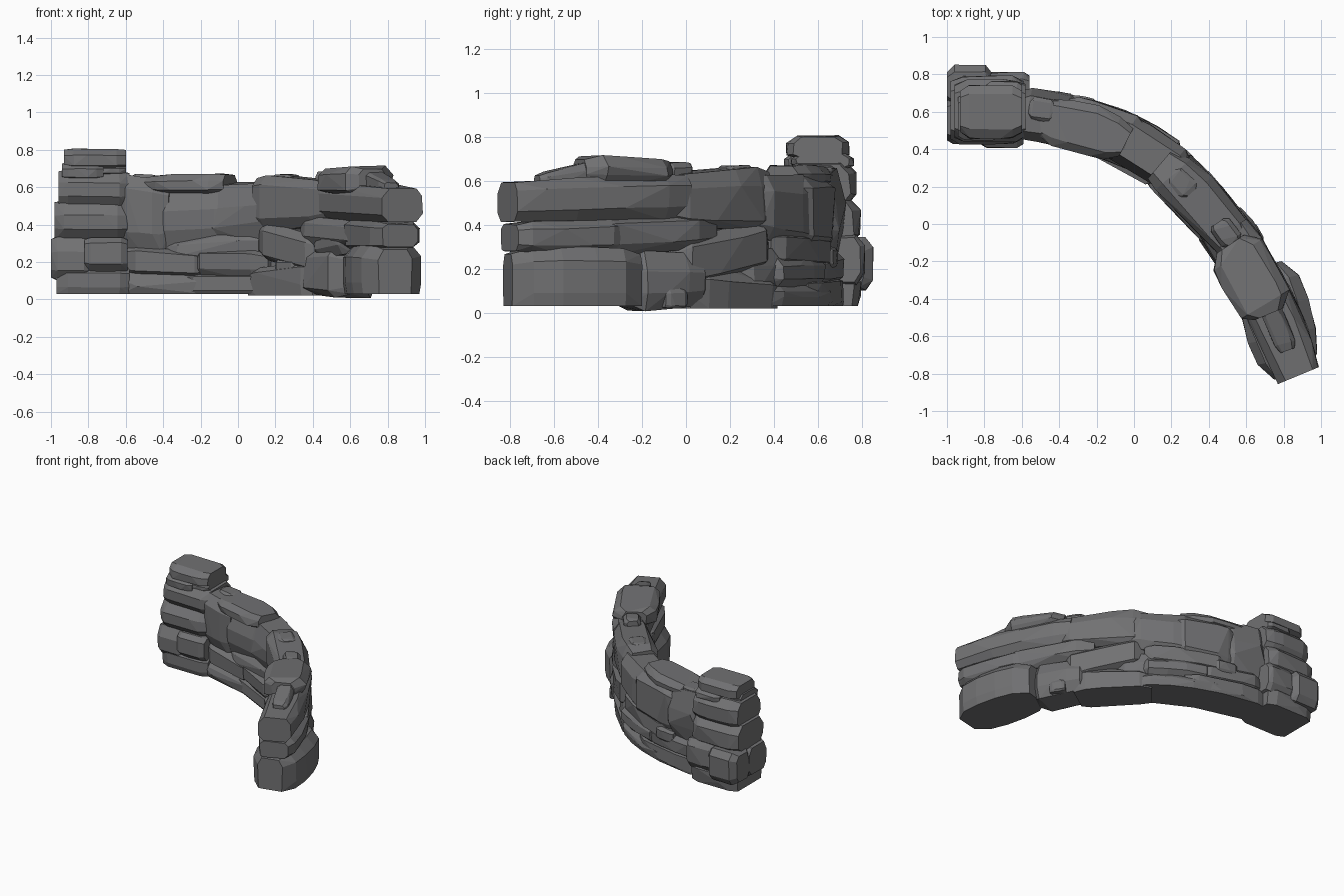
import bpy, bmesh, math, random
from mathutils import Vector

if "Cube" in bpy.data.objects:
    bpy.data.objects.remove(bpy.data.objects["Cube"])

random.seed(8)

mat = bpy.data.materials.new("dark grey stone")
mat.diffuse_color = (0.165, 0.165, 0.17, 1)
mat.use_nodes = True
mat.node_tree.nodes["Principled BSDF"].inputs["Base Color"].default_value = mat.diffuse_color

# Centre line of the curved wall, seen from above
PATH = [(-.93, .62), (-.75, .61), (-.52, .585), (-.28, .54), (-.02, .45), (.19, .30),
        (.375, .115), (.53, -.08), (.675, -.33), (.78, -.55), (.87, -.80)]


def on_path(t):
    """Point and outward normal at path position t (0..10)."""
    i = max(0, min(len(PATH) - 2, int(t)))
    a, b = Vector(PATH[i]), Vector(PATH[i + 1])
    lo, hi = max(0, i - (t % 1 < .5)), min(len(PATH) - 1, i + 1 + (t % 1 >= .5))
    d = (Vector(PATH[hi]) - Vector(PATH[lo])).normalized()
    return a + (b - a) * (t - i), Vector((-d.y, d.x))


def line(x0, y0, x1, y1):
    """Straight line, for the pillar and the end boulder; t runs 0..1."""
    a, b = Vector((x0, y0)), Vector((x1, y1))
    d = (b - a).normalized()
    return lambda t: (a + (b - a) * t, Vector((-d.y, d.x)))


def stone(name, t0, t1, za, zb, width, off=0, path=on_path, floor=None, end=.72, near=1,
          jit=.07, vary=.3):
    """Faceted stone: chamfered rings along a line, jittered and hulled."""
    bm = bmesh.new()
    # each side of a stone gets its own ridge heights, for uneven facets
    s = [random.uniform(-vary, vary) for _ in range(4)]
    ring = [(1, -.5 + s[0]), (1, .5 + s[1]), (.68, 1), (-.68, 1),
            (-1, .5 + s[2]), (-1, -.5 + s[3]), (-.7, -1), (.7, -1)]
    for f in (0, .15, .38, .64, .85, 1):
        k = end if f in (0, 1) else near if f in (.15, .85) else 1
        skew = random.uniform(-.5, .5) * vary * .25
        for u, v in ring:
            g = f if f in (0, 1) else f + u * skew
            p, n = path(t0 + (t1 - t0) * g)
            lo = za[0] + (zb[0] - za[0]) * g
            hi = za[1] + (zb[1] - za[1]) * g
            mid, half = (lo + hi) / 2, (hi - lo) / 2
            r = [random.uniform(-1, 1) * jit for _ in range(2)]
            side = off + width / 2 * k * (u * (1 + r[0]))
            z = mid + half * (.5 + k / 2) * v * (1 + r[1])
            if floor is not None and v < 0:      # flat underside, straight foot
                z = floor if v == -1 else min(z, floor + .06)
                if v == -1:
                    side = off + width / 2 * k * u * 1.35
            q = p + n * side
            bm.verts.new((q.x, q.y, z))
    res = bmesh.ops.convex_hull(bm, input=bm.verts[:])
    junk = {g for g in res["geom_interior"] + res["geom_unused"]
            if isinstance(g, bmesh.types.BMVert)}
    bmesh.ops.delete(bm, geom=list(junk), context='VERTS')
    bmesh.ops.dissolve_limit(bm, angle_limit=math.radians(6), verts=bm.verts[:], edges=bm.edges[:])
    bmesh.ops.recalc_face_normals(bm, faces=bm.faces[:])
    me = bpy.data.meshes.new(name)
    bm.to_mesh(me)
    bm.free()
    me.materials.append(mat)
    ob = bpy.data.objects.new(name, me)
    bpy.context.collection.objects.link(ob)
    return ob


def block(name, x0, x1, y0, y1, z0, z1, floor=None, end=.84, tilt=0):
    y = (y0 + y1) / 2
    return stone(name, 0, 1, (z0, z1 + tilt), (z0, z1 - tilt), y1 - y0,
                 path=line(x0, y, x1, y), floor=floor, end=end, jit=.04, vary=.25)


# Foundation course
stone("base_stone", 1.6, 3.9, (.03, .16), (.03, .15), .27, floor=.03, end=.85)
stone("base_stone", 2.9, 5.1, (.03, .14), (.03, .14), .27, floor=.03, end=.85)
stone("base_stone", 4.7, 6.75, (.02, .16), (.02, .21), .27, -.01, floor=.02, end=.8)
stone("base_boulder", 6.35, 7.8, (.04, .26), (.0, .29), .28, end=.5)
stone("end_base_boulder", 0, 1, (.03, .30), (.03, .30), .37, path=line(.70, -.22, .84, -.81),
      floor=.03, end=.5, near=.88, jit=.02, vary=.1)

# Middle course
stone("middle_stone", 1.7, 3.6, (.13, .29), (.12, .25), .27)
stone("middle_stone", 3.2, 5.1, (.11, .26), (.10, .26), .28, end=.5)
stone("middle_stone", 2.7, 4.9, (.20, .33), (.22, .37), .26)
stone("leaning_stone", 4.85, 7.05, (.22, .43), (.12, .33), .27, -.005, end=.55)
stone("outer_wedge_stone", 4.5, 5.6, (.10, .29), (.08, .28), .16, .04, end=.45)
stone("middle_stone", 6.2, 8.6, (.29, .45), (.26, .42), .26)
stone("end_middle_stone", 7.9, 10.0, (.27, .43), (.27, .41), .27, end=.78)
stone("inner_middle_stone", 6.8, 8.1, (.22, .34), (.24, .42), .17, -.05)

# Upper course
stone("upper_corner_stone", 1.6, 2.75, (.26, .66), (.27, .62), .27, end=.85)
stone("upper_long_stone", 2.5, 4.1, (.27, .60), (.28, .62), .26, end=.82)
stone("upper_long_stone", 3.6, 5.25, (.28, .62), (.34, .62), .25, end=.85)
stone("upper_stone", 4.8, 7.1, (.37, .66), (.40, .63), .25, -.005, end=.82)
stone("end_long_stone", 6.8, 10.05, (.43, .63), (.41, .60), .25, .005, end=.92, vary=.2)

# Capping stones
stone("cap_stone", 2.05, 3.95, (.57, .66), (.56, .68), .27, -.02, end=.6, near=.9)
stone("cap_stone", 7.05, 8.65, (.57, .70), (.57, .715), .30, -.025, end=.55)
stone("wedge_stone", 8.45, 9.5, (.56, .69), (.56, .63), .11, -.005)

# Chips along the top
for t, z, o in ((2.08, .635, .03), (5.4, .635, -.01), (6.8, .65, -.01)):
    stone("top_chip", t - .28, t + .28, (z - .05, z + .035), (z - .05, z + .03), .12, o, end=.65)

# Chips filling the joints
stone("joint_chip", 6.95, 7.35, (.02, .11), (.02, .11), .07, .11)
stone("joint_chip", 2.5, 3.2, (.20, .30), (.20, .30), .12, .08)
stone("joint_chip", 5.6, 6.2, (.12, .22), (.12, .22), .12, -.09)
stone("joint_chip", 6.2, 6.9, (.15, .28), (.17, .30), .13, .05)

# Pillar
block("pillar_base", -.97, -.58, .44, .79, .03, .20, floor=.03)
block("pillar_stone", -1.0, -.79, .43, .68, .11, .33)
block("pillar_stone", -.82, -.59, .41, .66, .15, .33)
block("pillar_stone", -1.0, -.76, .62, .85, .10, .34, end=.65)
block("pillar_stone", -.80, -.56, .60, .81, .13, .35)
block("pillar_slab", -.98, -.59, .43, .79, .31, .53)
block("pillar_slab", -.96, -.58, .44, .77, .48, .69, tilt=.005)
block("pillar_collar", -.94, -.72, .45, .70, .64, .73)
block("pillar_collar", -.80, -.60, .48, .76, .65, .73)
block("pillar_cap", -.93, -.60, .46, .74, .70, .805, end=.78)
